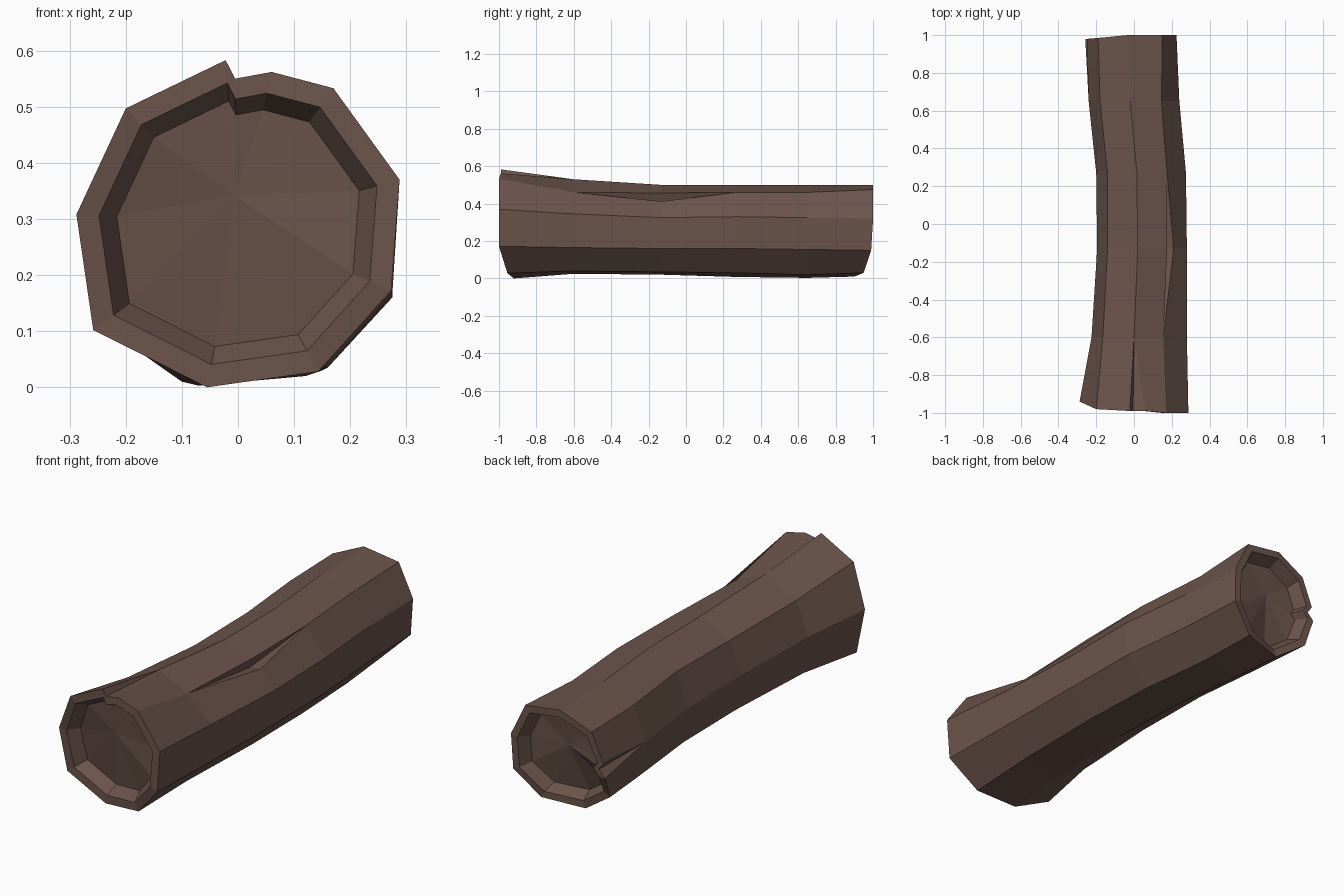
import bpy, bmesh
from mathutils import Vector

if "Cube" in bpy.data.objects:
    bpy.data.objects.remove(bpy.data.objects["Cube"])

# Nine bark ridges (x, z), clockwise from the top, at six stations along the log
sections = [
    [(-.022, .583), (.17, .533), (.288, .37), (.273, .172), (.143, .028), (-.055, 0), (-.258, .102), (-.288, .308), (-.2, .497)],
    [(0, .53), (.155, .46), (.28, .345), (.275, .165), (.15, .04), (-.05, .025), (-.2, .11), (-.225, .29), (-.165, .45)],
    [(.02, .50), (.17, .455), (.28, .325), (.275, .16), (.16, .035), (-.03, .02), (-.17, .105), (-.195, .275), (-.14, .43)],
    [(.015, .50), (.175, .46), (.275, .33), (.27, .16), (.15, .03), (-.03, .008), (-.175, .105), (-.2, .275), (-.14, .435)],
    [(-.02, .50), (.145, .46), (.24, .325), (.235, .155), (.12, .02), (-.07, .003), (-.22, .11), (-.24, .27), (-.18, .43)],
    [(-.035, .50), (.15, .475), (.225, .32), (.22, .15), (.1, .03), (-.1, .01), (-.25, .115), (-.258, .25), (-.19, .43)],
]
stations = [-1, -.6, -.13, .27, .65, 1]
# How far each ridge is cut back at the two ends
cut_front = [.01, 0, 0, 0, .045, .08, .08, .06, .02]
cut_back = [0, 0, 0, .01, .05, .1, .07, .02, .015]
# Splits in the bark: (station, ridge) -> three points replacing the ridge
splits = {
    (0, 0): [(-.022, .583), (-.005, .55), (.06, .562)],
    (2, 1): [(.175, .457), (.155, .405), (.21, .412)],
    (5, 7): [(-.258, .225), (-.225, .26), (-.25, .295)],
}
split_ridges = {r for _, r in splits}


def ring(i):
    pts = []
    for r, p in enumerate(sections[i]):
        y = stations[i]
        if i == 0:
            y += cut_front[r]
        if i == 5:
            y -= cut_back[r]
        group = splits.get((i, r), [p] * (3 if r in split_ridges else 1))
        pts += [Vector((x, y, z)) for x, z in group]
    return pts


def inset(pts, centre, scale, depth):
    return [Vector((centre.x + (p.x - centre.x) * scale, p.y + depth,
                    centre.z + (p.z - centre.z) * scale)) for p in pts]


def end_rings(outer, sign):
    # flat rim, then a sloped step down to the recessed cut face
    c = sum(outer, Vector()) / len(outer)
    xs, zs = [p.x for p in outer], [p.z for p in outer]
    c = Vector(((min(xs) + max(xs)) / 2, c.y, (min(zs) + max(zs)) / 2))
    return [inset(outer, c, .75, .06 * sign), inset(outer, c, .86, 0)]


# Loft everything from one recessed face, over the bark, to the other
body = [ring(i) for i in range(6)]
rings = end_rings(body[0], 1) + body + end_rings(body[-1], -1)[::-1]
bm = bmesh.new()
loops = [[bm.verts.new(p) for p in pts] for pts in rings]
n = len(loops[0])
for a, b in zip(loops, loops[1:]):
    for k in range(n):
        j = (k + 1) % n
        bm.faces.new((a[k], a[j], b[j], b[k]))
# Recessed end faces
for loop in (loops[0], loops[-1]):
    mid = bm.verts.new(sum((v.co for v in loop), Vector()) / n)
    for k in range(n):
        bm.faces.new((loop[k], loop[(k + 1) % n], mid))
bmesh.ops.remove_doubles(bm, verts=bm.verts, dist=.0005)
bmesh.ops.recalc_face_normals(bm, faces=bm.faces)

mesh = bpy.data.meshes.new("hollow_log")
bm.to_mesh(mesh)
bm.free()
log = bpy.data.objects.new("hollow_log", mesh)
bpy.context.collection.objects.link(log)

bark = bpy.data.materials.new("bark")
bark.diffuse_color = (.15, .09, .072, 1)
bark.use_nodes = True
bark.node_tree.nodes["Principled BSDF"].inputs["Base Color"].default_value = bark.diffuse_color
mesh.materials.append(bark)
